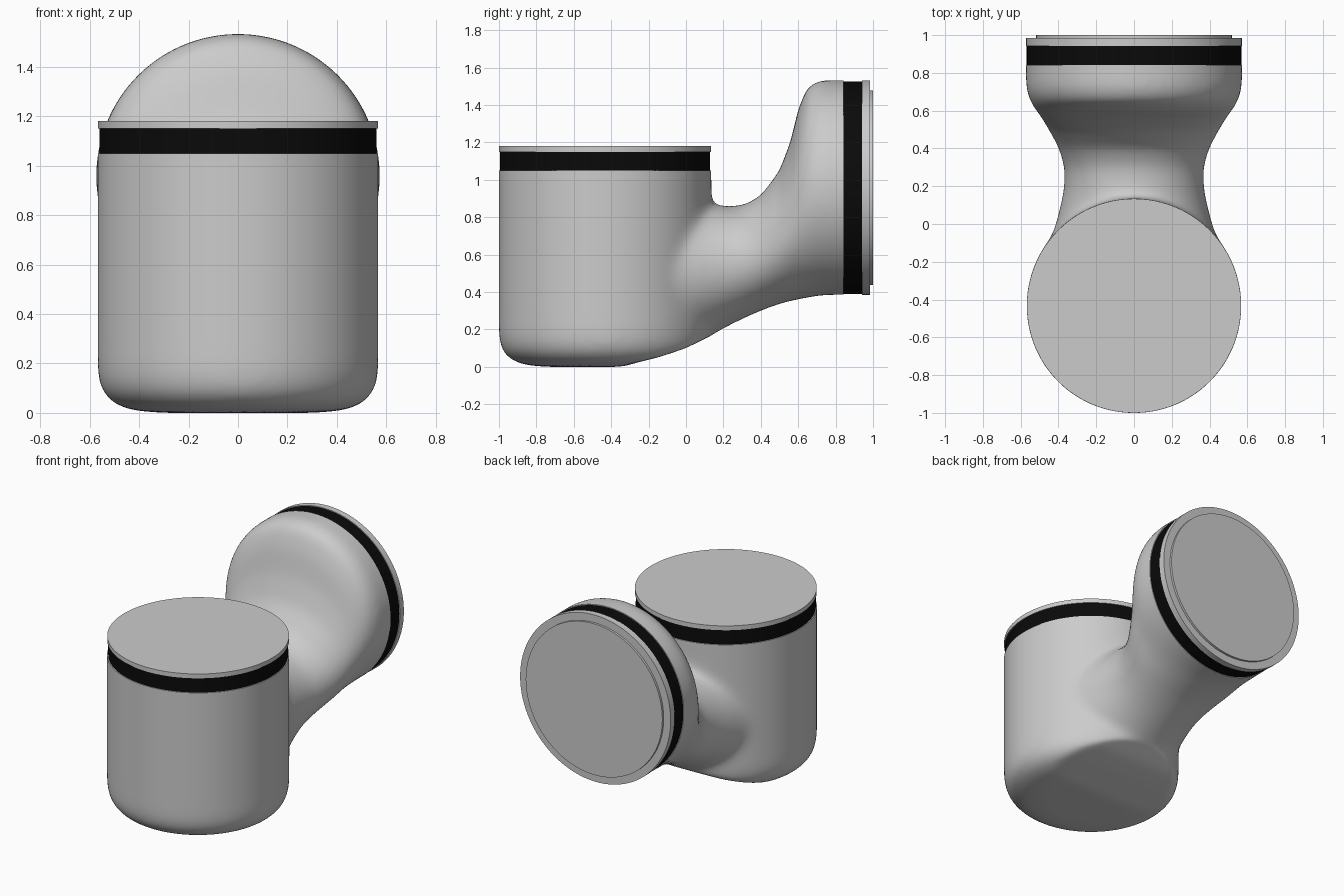
import bpy, bmesh, math
from mathutils import Matrix, Vector

if "Cube" in bpy.data.objects:
    bpy.data.objects.remove(bpy.data.objects["Cube"])

R, CY, CZ, N = 0.567, -0.433, 0.958, 96   # joint radius, socket axis y, flange axis z


def add_tube(bm, rings):
    """Bridge a list of rings (lists of points) into a closed tube."""
    loops = [[bm.verts.new(p) for p in ring] for ring in rings]
    for a, b in zip(loops, loops[1:]):
        for i in range(N):
            j = (i + 1) % N
            bm.faces.new((a[i], a[j], b[j], b[i]))
    bm.faces.new(loops[0][::-1])
    bm.faces.new(loops[-1])


def lerp_table(table, y, col):
    for a, b in zip(table, table[1:]):
        if a[0] <= y <= b[0]:
            t = (y - a[0]) / (b[0] - a[0])
            return a[col] + t * (b[col] - a[col])
    return None


ANG = [2 * math.pi * i / N for i in range(N)]

# Neck sections: y, bottom z, top z, half width
neck = [(-0.30, 0.015, 0.92, 0.50), (-0.15, 0.05, 0.90, 0.465), (0.0, 0.10, 0.88, 0.415),
        (0.13, 0.165, 0.865, 0.382), (0.21, 0.21, 0.86, 0.370), (0.30, 0.255, 0.862, 0.370),
        (0.40, 0.30, 0.915, 0.40), (0.50, 0.337, 1.05, 0.455), (0.56, 0.352, 1.21, 0.492),
        (0.60, 0.36, 1.38, 0.52), (0.65, 0.37, 1.50, 0.552), (0.72, 0.383, 1.535, 0.573),
        (0.84, 0.385, 1.533, 0.574), (1.0, 0.385, 1.533, 0.574)]
# Socket profile: radius, z
socket = [(0.30, 0.0), (0.42, 0.008), (0.49, 0.03), (0.535, 0.065),
          (0.56, 0.11), (R + .002, 0.17), (R + .002, 1.25)]

# Elbow body: upright socket merged with the flaring neck
bm = bmesh.new()
add_tube(bm, [[(r * math.cos(a), CY + r * math.sin(a), z) for a in ANG] for r, z in socket])
add_tube(bm, [[(w * math.cos(a), y, (lo + hi) / 2 + (hi - lo) / 2 * math.sin(a)) for a in ANG]
              for y, lo, hi, w in neck])
for f in bm.faces:
    f.normal_update()
bmesh.ops.recalc_face_normals(bm, faces=bm.faces)
me = bpy.data.meshes.new("elbow_body")
bm.to_mesh(me)
bm.free()
body = bpy.data.objects.new("elbow_body", me)
bpy.context.collection.objects.link(body)
bpy.context.view_layer.objects.active = body
body.select_set(True)
mod = body.modifiers.new("merge", 'REMESH')
mod.mode = 'VOXEL'
mod.voxel_size = 0.017
bpy.ops.object.modifier_apply(modifier=mod.name)

# Slope the underside up to the neck, then relax into a soft blend
for v in body.data.vertices:
    low = lerp_table(neck, v.co.y, 1)
    if low is not None and v.co.z < low:
        v.co.z = low
mod = body.modifiers.new("blend", 'SMOOTH')
mod.factor = 0.5
mod.iterations = 50
bpy.ops.object.modifier_apply(modifier=mod.name)

# Trim both openings flat
bm = bmesh.new()
bm.from_mesh(body.data)
faces = [f for f in bm.faces if f.calc_center_median().y < 0.35]
geom = faces + list({e for f in faces for e in f.edges}) + list({v for f in faces for v in f.verts})
bmesh.ops.bisect_plane(bm, geom=geom, plane_co=(0, 0, 1.05), plane_no=(0, 0, 1), clear_outer=True)
bmesh.ops.bisect_plane(bm, geom=bm.verts[:] + bm.edges[:] + bm.faces[:],
                       plane_co=(0, 0.842, 0), plane_no=(0, 1, 0), clear_outer=True)
bmesh.ops.holes_fill(bm, edges=[e for e in bm.edges if e.is_boundary], sides=0)
bm.to_mesh(body.data)
bm.free()
bpy.ops.object.shade_smooth_by_angle(angle=math.radians(40))

black = bpy.data.materials.new("black_rubber")
black.diffuse_color = (0.003, 0.003, 0.003, 1)
black.use_nodes = True
black.node_tree.nodes["Principled BSDF"].inputs["Base Color"].default_value = black.diffuse_color


def disc(name, radius, start, end, flange=False, mat=None):
    """Flat drum on the socket axis (z) or the flange axis (y)."""
    mid = (start + end) / 2
    loc = (0, mid, CZ) if flange else (0, CY, mid)
    rot = (math.pi / 2, 0, 0) if flange else (0, 0, 0)
    bpy.ops.mesh.primitive_cylinder_add(vertices=N, radius=radius, depth=end - start,
                                        location=loc, rotation=rot)
    ob = bpy.context.object
    ob.name = name
    if mat:
        ob.data.materials.append(mat)
    bpy.ops.object.shade_smooth_by_angle(angle=math.radians(40))


# Socket seal and lid
disc("socket_seal", 0.561, 1.045, 1.15, mat=black)
disc("socket_lid", R, 1.15, 1.18)
# Flange seal, rim and end plate
disc("flange_seal", 0.568, 0.838, 0.942, True, black)
disc("flange_rim", 0.573, 0.942, 0.985, True)
disc("flange_plate", 0.52, 0.98, 1.0, True)
